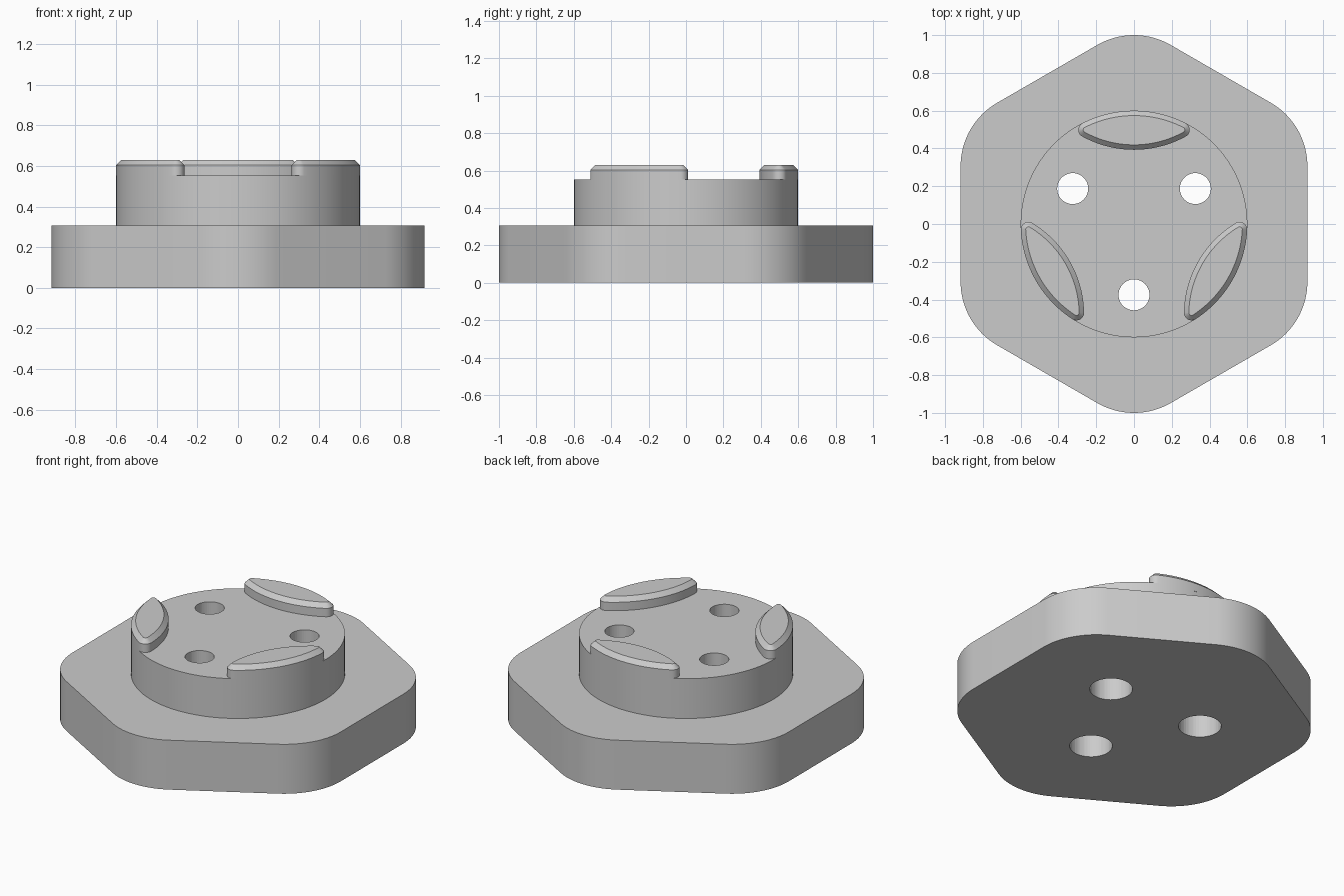
import bpy, bmesh
from math import radians, cos, sin, hypot, atan2, pi, sqrt

if "Cube" in bpy.data.objects:
    bpy.data.objects.remove(bpy.data.objects["Cube"])

# Heights of the plate, the round boss and the raised pads
PLATE_TOP, BOSS_TOP, PAD_TOP = 0.306, 0.552, 0.63
BOSS_R, CHAMFER = 0.6, 0.026

grey = bpy.data.materials.new("light grey")
grey.use_nodes = True
colour = (0.6, 0.6, 0.6, 1)
grey.diffuse_color = colour
grey.node_tree.nodes["Principled BSDF"].inputs["Base Color"].default_value = colour


def loft(bm, sections, bottom=True):
    """Skin equal-length loops of (x, y) stacked at given heights."""
    rings = [[bm.verts.new((x, y, z)) for x, y in loop] for loop, z in sections]
    n = len(rings[0])
    for low, high in zip(rings, rings[1:]):
        for i in range(n):
            j = (i + 1) % n
            bm.faces.new((low[i], low[j], high[j], high[i]))
    bm.faces.new(rings[-1])
    if bottom:
        bm.faces.new(rings[0][::-1])


def finish(bm, name):
    mesh = bpy.data.meshes.new(name)
    bm.to_mesh(mesh)
    bm.free()
    mesh.materials.append(grey)
    obj = bpy.data.objects.new(name, mesh)
    bpy.context.collection.objects.link(obj)
    return obj


def smooth(obj):
    bpy.ops.object.select_all(action="DESELECT")
    obj.select_set(True)
    bpy.context.view_layer.objects.active = obj
    bpy.ops.object.shade_smooth_by_angle(angle=radians(30))


def arc(cx, cy, r, a0, a1, n):
    return [(cx + r * cos(a0 + (a1 - a0) * i / n),
             cy + r * sin(a0 + (a1 - a0) * i / n)) for i in range(n + 1)]


# Rounded hexagon plate carrying the round boss
APOTHEM, CORNER_R, SEG = 0.918, 0.388, 16
hexagon, circle = [], []
for k in range(6):
    mid = radians(30 + 60 * k)
    reach = (APOTHEM - CORNER_R) / cos(pi / 6)
    hexagon += arc(reach * cos(mid), reach * sin(mid), CORNER_R,
                   mid - pi / 6, mid + pi / 6, SEG)
    half = pi / 6 * SEG / (SEG + 1)
    circle += arc(0, 0, BOSS_R, mid - half, mid + half, SEG)
bm = bmesh.new()
loft(bm, [(hexagon, 0), (hexagon, PLATE_TOP), (circle, PLATE_TOP), (circle, BOSS_TOP)])
body = finish(bm, "flanged_body")

# Three screw holes, wider from below
bm = bmesh.new()
for deg in (30, 150, 270):
    x, y = 0.375 * cos(radians(deg)), 0.375 * sin(radians(deg))
    wide = arc(x, y, 0.12, 0, 2 * pi, 48)[:-1]
    narrow = arc(x, y, 0.082, 0, 2 * pi, 48)[:-1]
    loft(bm, [(wide, -0.1), (wide, 0.3), (narrow, 0.3), (narrow, 0.7)])
cutter = finish(bm, "hole_cutter")
cutter.hide_render = True
cut = body.modifiers.new("holes", "BOOLEAN")
cut.operation, cut.solver, cut.object = "DIFFERENCE", "EXACT", cutter
smooth(body)
bpy.ops.object.modifier_apply(modifier="holes")
bpy.data.objects.remove(cutter)
smooth(body)


# Lens-shaped pads: outer arc follows the boss, ends rounded
END_R, END_X, INNER_Y = 0.04, 0.255, 0.393
end_y = sqrt((BOSS_R - END_R) ** 2 - END_X ** 2)
gap = INNER_Y - end_y
inner_r = (END_X ** 2 + gap ** 2 - END_R ** 2) / (-2 * gap - 2 * END_R)
inner_c = INNER_Y + inner_r
a_out = atan2(end_y, END_X)
a_in = atan2(end_y - inner_c, END_X)


def lens(inset, turn):
    pts = arc(0, 0, BOSS_R - inset, a_out, pi - a_out, 24)
    pts += arc(-END_X, end_y, END_R - inset, pi - a_out, pi - a_in, 10)[1:]
    pts += arc(0, inner_c, inner_r - inset, -pi - a_in, a_in, 24)[1:]
    pts += arc(END_X, end_y, END_R - inset, a_in, a_out, 10)[1:-1]
    c, s = cos(turn), sin(turn)
    return [(x * c - y * s, x * s + y * c) for x, y in pts]


for name, deg in (("back_pad", 0), ("right_pad", 120), ("left_pad", 240)):
    outline, top = lens(0, radians(deg)), lens(CHAMFER, radians(deg))
    bm = bmesh.new()
    loft(bm, [(outline, BOSS_TOP), (outline, PAD_TOP - CHAMFER), (top, PAD_TOP)], False)
    smooth(finish(bm, name))
